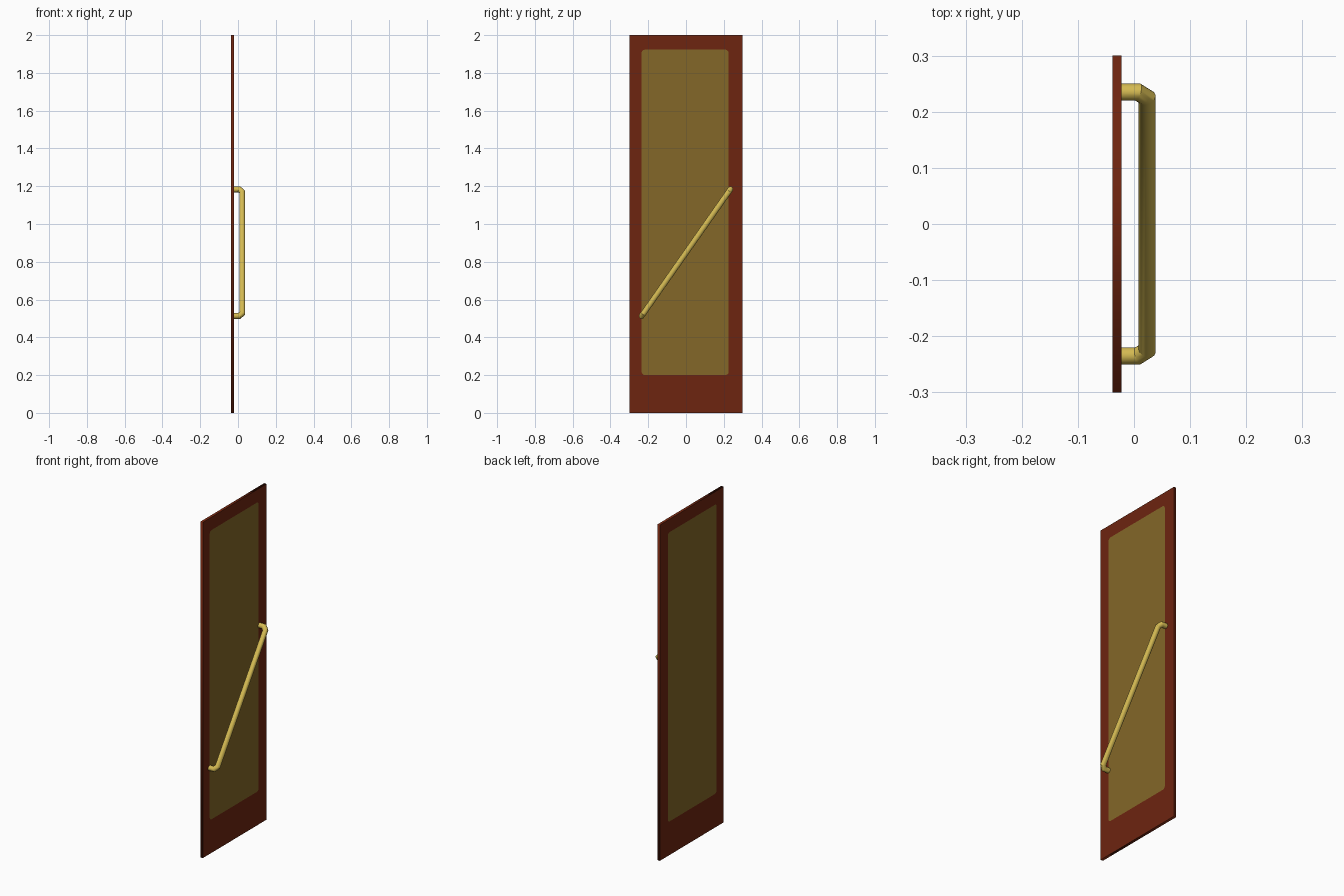
import bpy, bmesh, math
from mathutils import Vector

if "Cube" in bpy.data.objects:
    bpy.data.objects.remove(bpy.data.objects["Cube"])


def material(name, rgb):
    m = bpy.data.materials.new(name)
    m.diffuse_color = (*rgb, 1)
    m.use_nodes = True
    m.node_tree.nodes["Principled BSDF"].inputs["Base Color"].default_value = m.diffuse_color
    return m


brown = material("red brown", (0.155, 0.018, 0.005))
amber = material("dark amber glass", (0.23, 0.137, 0.021))
brass = material("brass", (0.66, 0.49, 0.085))


def rect(y0, y1, z0, z1, r=0, n=5):
    """Outline of a rectangle, with rounded corners when r > 0."""
    if r == 0:
        return [(y0, z0), (y1, z0), (y1, z1), (y0, z1)]
    pts = []
    corners = [(y1 - r, z1 - r), (y0 + r, z1 - r), (y0 + r, z0 + r), (y1 - r, z0 + r)]
    for i, (cy, cz) in enumerate(corners):
        for k in range(n + 1):
            a = math.pi / 2 * (i + k / n)
            pts.append((cy + r * math.cos(a), cz + r * math.sin(a)))
    return pts


def slab(name, outlines, half, x, mat):
    """Filled flat slab standing in the YZ plane; extra outlines are holes."""
    cu = bpy.data.curves.new(name, 'CURVE')
    cu.dimensions = '2D'
    cu.fill_mode = 'BOTH'
    cu.extrude = half
    for pts in outlines:
        s = cu.splines.new('POLY')
        s.points.add(len(pts) - 1)
        for p, (u, v) in zip(s.points, pts):
            p.co = (u, v, 0, 1)
        s.use_cyclic_u = True
    cu.materials.append(mat)
    ob = bpy.data.objects.new(name, cu)
    bpy.context.collection.objects.link(ob)
    ob.location.x = x
    ob.rotation_euler = (math.pi / 2, 0, math.pi / 2)
    bpy.ops.object.select_all(action='DESELECT')
    ob.select_set(True)
    bpy.context.view_layer.objects.active = ob
    bpy.ops.object.convert(target='MESH')
    return bpy.context.view_layer.objects.active


def tube(name, path, r, mat, sides=20):
    """Round bar along a path with mitred bends."""
    path = [Vector(p) for p in path]
    dirs = [(b - a).normalized() for a, b in zip(path, path[1:])]
    side = dirs[0].orthogonal().normalized()
    other = dirs[0].cross(side)
    ring = [path[0] + r * (math.cos(t) * side + math.sin(t) * other)
            for t in (2 * math.pi * i / sides for i in range(sides))]
    bm = bmesh.new()
    rings = [[bm.verts.new(p) for p in ring]]
    for i, d in enumerate(dirs):
        nxt = dirs[min(i + 1, len(dirs) - 1)]
        plane = (d + nxt).normalized()
        ring = [p + d * ((path[i + 1] - p).dot(plane) / d.dot(plane)) for p in ring]
        rings.append([bm.verts.new(p) for p in ring])
    for a, b in zip(rings, rings[1:]):
        for i in range(sides):
            j = (i + 1) % sides
            bm.faces.new((a[i], a[j], b[j], b[i]))
    bm.faces.new(rings[0])
    bm.faces.new(rings[-1])
    bmesh.ops.recalc_face_normals(bm, faces=bm.faces)
    me = bpy.data.meshes.new(name)
    bm.to_mesh(me)
    bm.free()
    me.materials.append(mat)
    ob = bpy.data.objects.new(name, me)
    bpy.context.collection.objects.link(ob)
    bpy.ops.object.select_all(action='DESELECT')
    ob.select_set(True)
    bpy.context.view_layer.objects.active = ob
    bpy.ops.object.shade_smooth_by_angle(angle=math.radians(25))


# Door leaf: frame with a flush glass pane
pane = rect(-0.235, 0.226, 0.2, 1.923, 0.018)
slab("door_frame", [rect(-0.3, 0.3, 0, 2), pane], 0.008, -0.03, brown)
slab("glass_pane", [pane], 0.008, -0.03, amber)

# Diagonal pull handle, the same bent end at both ends
end = [(-0.023, 0.235, 0.335), (0.007, 0.235, 0.335), (0.023, 0.225, 0.321)]
path = [(x, -y, 0.848 - z) for x, y, z in end]
path += [(x, y, 0.848 + z) for x, y, z in reversed(end)]
tube("pull_handle", path, 0.0152, brass)
